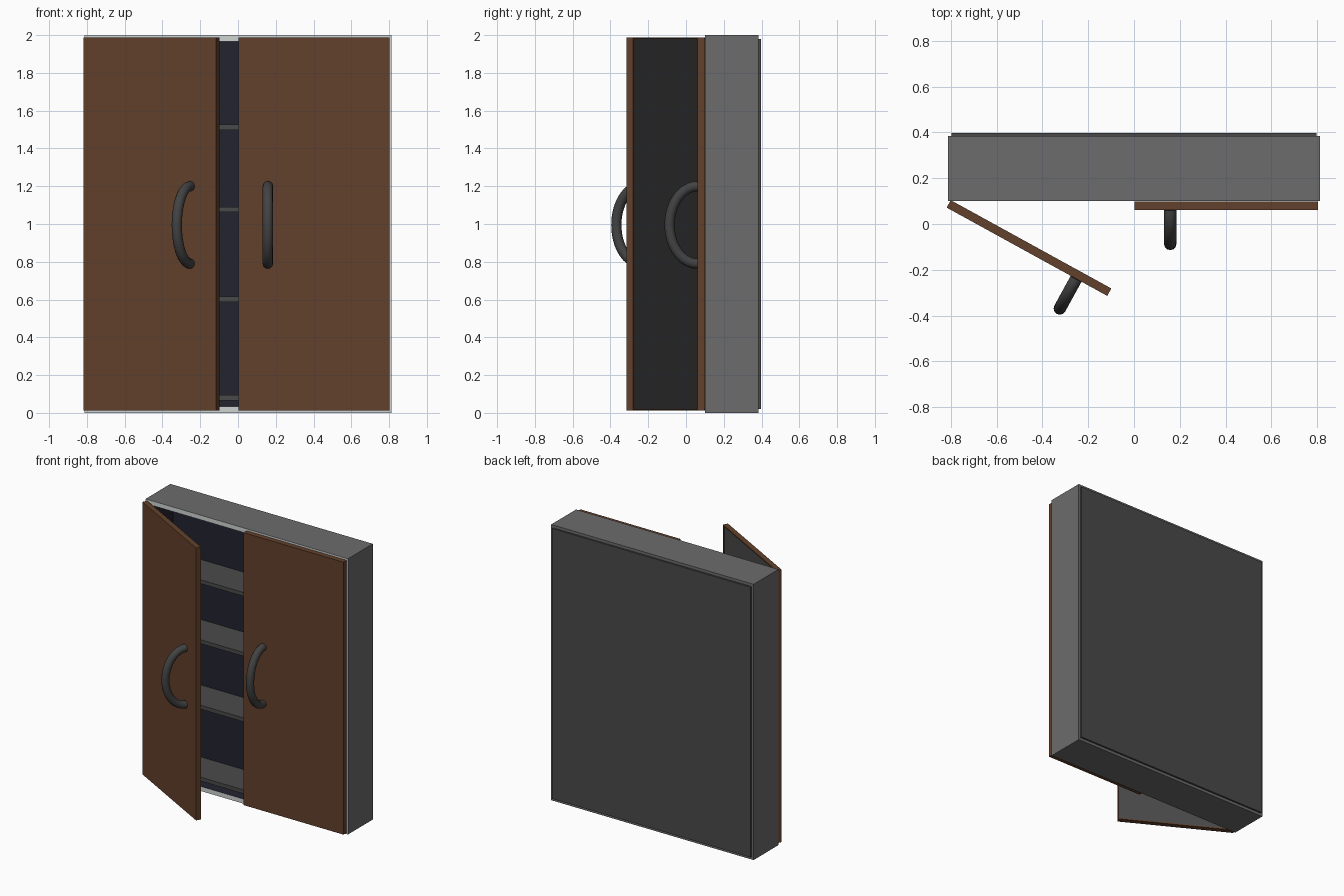
import bpy, bmesh, math
from mathutils import Matrix, Vector

cube = bpy.data.objects.get("Cube")
if cube:
    bpy.data.objects.remove(cube)


def material(name, rgb):
    m = bpy.data.materials.new(name)
    m.use_nodes = True
    m.diffuse_color = (*rgb, 1)
    m.node_tree.nodes["Principled BSDF"].inputs["Base Color"].default_value = (*rgb, 1)
    return m


case_grey = material("case grey", (0.15, 0.15, 0.15))
dark_grey = material("dark grey", (0.068, 0.068, 0.068))
brown = material("brown wood", (0.125, 0.053, 0.025))
navy = material("navy lining", (0.016, 0.017, 0.028))
pale = material("pale rim", (0.62, 0.66, 0.65))
handle_grey = material("handle grey", (0.055, 0.055, 0.055))


def box_mesh(lo, hi):
    lo, hi = Vector(lo), Vector(hi)
    bm = bmesh.new()
    place = Matrix.Translation((lo + hi) / 2) @ Matrix.Diagonal((*(hi - lo), 1))
    bmesh.ops.create_cube(bm, size=1, matrix=place)
    return bm


def finish(bm, name, materials):
    mesh = bpy.data.meshes.new(name)
    bm.to_mesh(mesh)
    bm.free()
    for m in materials:
        mesh.materials.append(m)
    ob = bpy.data.objects.new(name, mesh)
    bpy.context.collection.objects.link(ob)
    return ob


def recess(bm, direction, border, depth, rim_mat, wall_mat, floor_mat):
    """Inset the face looking along +-y and sink it into the box."""
    bm.normal_update()
    face = next(f for f in bm.faces if f.normal.y * direction > 0.9)
    rim = bmesh.ops.inset_region(bm, faces=[face], thickness=border)["faces"]
    walls = bmesh.ops.inset_region(bm, faces=[face], thickness=0)["faces"]
    bmesh.ops.translate(bm, verts=face.verts, vec=(0, -direction * depth, 0))
    for f in rim:
        f.material_index = rim_mat
    for f in walls:
        f.material_index = wall_mat
    face.material_index = floor_mat


# Open-fronted case with a pale rim and navy lining
bm = box_mesh((-0.812, 0.10, 0), (0.812, 0.385, 2))
recess(bm, -1, 0.047, 0.27, 1, 2, 2)
finish(bm, "case", [case_grey, pale, navy])

# Back panel
finish(box_mesh((-0.797, 0.385, 0.02), (0.797, 0.398, 1.98)), "back_panel", [dark_grey])

# Shelves
for i, z in enumerate((0.08, 0.602, 1.077, 1.512)):
    finish(box_mesh((-0.765, 0.11, z - 0.014), (0.765, 0.37, z + 0.014)),
           f"shelf_{i + 1}", [dark_grey])

WIDTH, THICK = 0.80, 0.037


def handle(name, x):
    """Half-oval bar standing out from the front of a door."""
    curve = bpy.data.curves.new(name, "CURVE")
    curve.dimensions = "3D"
    curve.bevel_depth = 0.027
    curve.bevel_resolution = 4
    curve.use_fill_caps = True
    steps = 32
    spline = curve.splines.new("POLY")
    spline.points.add(steps)
    for i, p in enumerate(spline.points):
        a = math.pi * i / steps
        p.co = (x, -THICK - 0.148 * math.sin(a), 0.995 + 0.205 * math.cos(a), 1)
    ob = bpy.data.objects.new(name, curve)
    bpy.context.collection.objects.link(ob)
    bpy.ops.object.select_all(action="DESELECT")
    ob.select_set(True)
    bpy.context.view_layer.objects.active = ob
    bpy.ops.object.convert(target="MESH")
    ob = bpy.context.object
    ob.data.materials.clear()
    ob.data.materials.append(handle_grey)
    bpy.ops.object.shade_smooth_by_angle(angle=math.radians(50))
    return ob


def door(side, sign, hinge, angle):
    """Door hinged at its local origin, reaching along x by sign."""
    x0, x1 = sorted((0, sign * WIDTH))
    bm = box_mesh((x0, -THICK, 0.012), (x1, 0, 1.988))
    recess(bm, 1, 0.012, 0.006, 0, 0, 1)
    parts = [finish(bm, f"{side}_door", [brown, dark_grey]),
             handle(f"{side}_handle", sign * (WIDTH - 0.155))]
    for ob in parts:
        ob.location = hinge
        ob.rotation_euler.z = math.radians(angle)


# Right door stands ajar, left door is closed
door("right", 1, (-0.80, 0.104, 0), -28.8)
door("left", -1, (0.803, 0.098, 0), 0)
